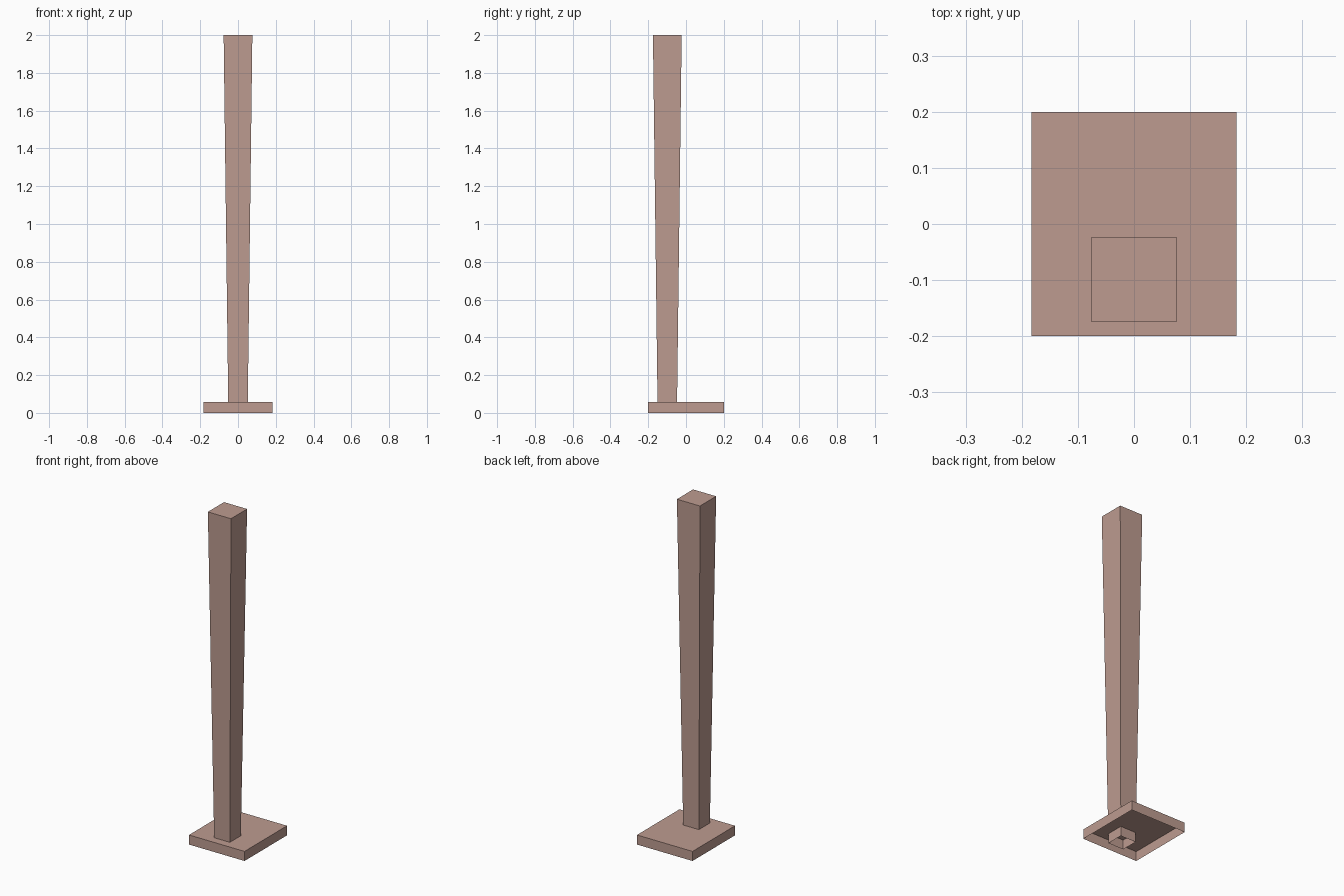
import bpy, bmesh

if "Cube" in bpy.data.objects:
    bpy.data.objects.remove(bpy.data.objects["Cube"])

mat = bpy.data.materials.new("dusty_brown")
mat.diffuse_color = (0.51, 0.33, 0.28, 1)
mat.use_nodes = True
mat.node_tree.nodes["Principled BSDF"].inputs["Base Color"].default_value = mat.diffuse_color


def open_box(name, low, high, z0, z1, y=0.0):
    """Box with open underside; low and high are half sizes (x, y) at each end."""
    bm = bmesh.new()
    rings = []
    for (hx, hy), z in ((low, z0), (high, z1)):
        rings.append([bm.verts.new((sx * hx, y + sy * hy, z))
                      for sx, sy in ((-1, -1), (1, -1), (1, 1), (-1, 1))])
    bottom, top = rings
    for i in range(4):
        j = (i + 1) % 4
        bm.faces.new((bottom[i], bottom[j], top[j], top[i]))
    bm.faces.new(top)
    mesh = bpy.data.meshes.new(name)
    bm.to_mesh(mesh)
    bm.free()
    mesh.materials.append(mat)
    obj = bpy.data.objects.new(name, mesh)
    bpy.context.collection.objects.link(obj)
    return obj


# Hollow foot plate
open_box("base_plate", (0.183, 0.2), (0.183, 0.2), 0.0, 0.057)

# Square post, set toward the front and widening upward
open_box("post", (0.051, 0.051), (0.076, 0.076), 0.0, 2.0, y=-0.099)
